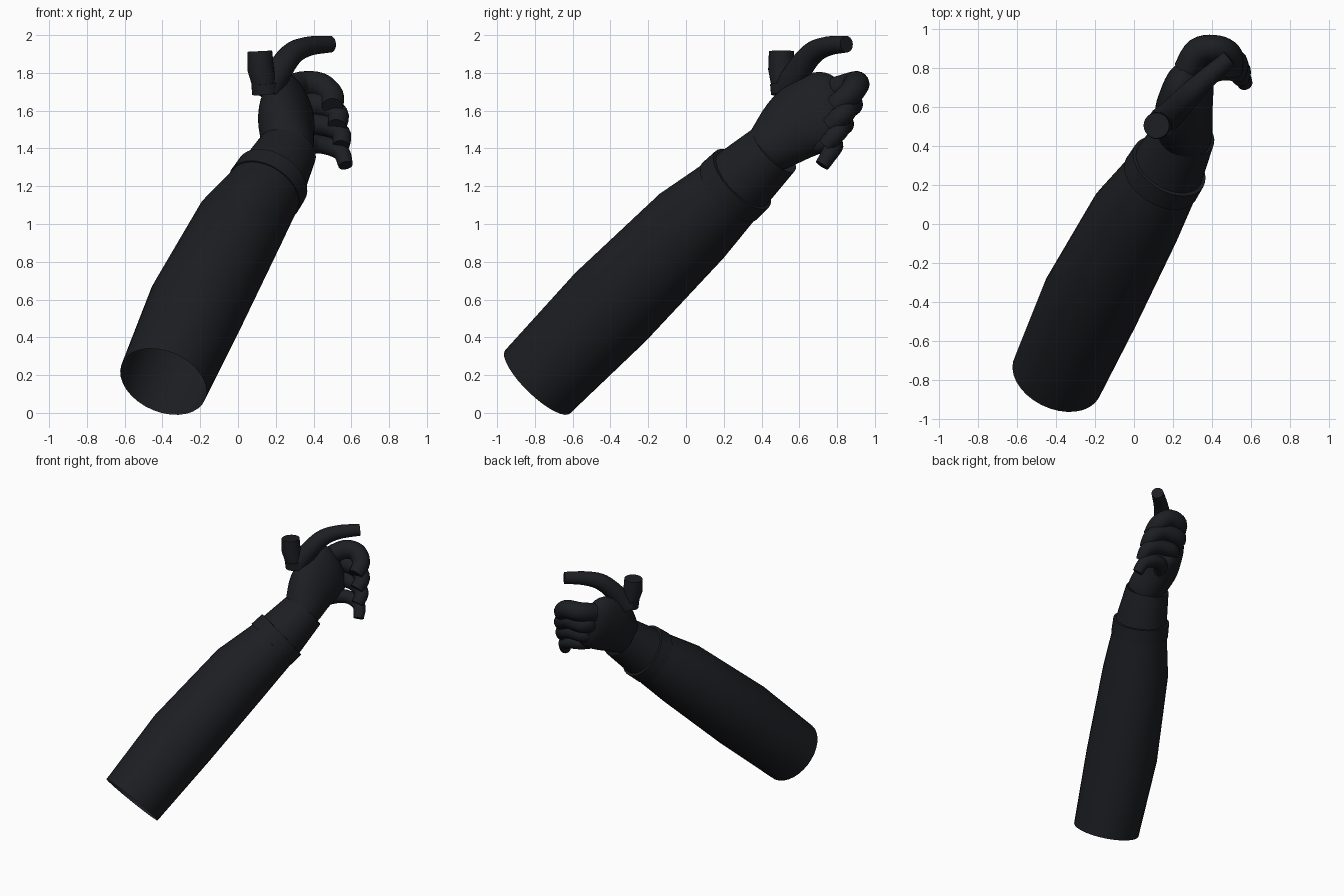
import bpy, bmesh, math
from mathutils import Vector as V

if "Cube" in bpy.data.objects:
    bpy.data.objects.remove(bpy.data.objects["Cube"])

mat = bpy.data.materials.new("dark")
mat.diffuse_color = (0.012, 0.013, 0.016, 1)
mat.use_nodes = True
mat.node_tree.nodes["Principled BSDF"].inputs["Base Color"].default_value = mat.diffuse_color


def smooth_path(p, n):
    # Catmull-Rom through stations (x, y, z, width, depth)
    q = [p[0]] + list(p) + [p[-1]]
    out = []
    for i in range(1, len(q) - 2):
        for k in range(n):
            t = k / n
            out.append([0.5 * (2 * b + (c - a) * t + (2 * a - 5 * b + 4 * c - d) * t * t
                               + (3 * b - a - 3 * c + d) * t ** 3)
                        for a, b, c, d in zip(*q[i - 1:i + 3])])
    return out + [list(p[-1])]


def loft(name, stations, up=(-0.4, -0.3, 0.87), sides=32, n=1, caps=(True, True), angle=40):
    # elliptical rings square to the path; width runs along "up"
    pts = [list(s) + [s[3]] if len(s) == 4 else list(s) for s in stations]
    pts = smooth_path(pts, n) if n > 1 else pts
    cs = [V(p[:3]) for p in pts]
    bm = bmesh.new()
    rings = []
    for i, p in enumerate(pts):
        t = (cs[min(i + 1, len(cs) - 1)] - cs[max(i - 1, 0)]).normalized()
        u = V(up)
        u = (u - t * u.dot(t)).normalized()
        w = t.cross(u)
        rings.append([bm.verts.new(cs[i] + u * p[3] * math.cos(a) + w * p[4] * math.sin(a))
                      for a in (2 * math.pi * k / sides for k in range(sides))])
    for r, s in zip(rings, rings[1:]):
        for k in range(sides):
            m = (k + 1) % sides
            bm.faces.new((r[k], r[m], s[m], s[k]))
    if caps[0]:
        bm.faces.new(rings[0][::-1])
    if caps[1]:
        bm.faces.new(rings[-1])
    bmesh.ops.recalc_face_normals(bm, faces=bm.faces)
    me = bpy.data.meshes.new(name)
    bm.to_mesh(me)
    bm.free()
    ob = bpy.data.objects.new(name, me)
    bpy.context.collection.objects.link(ob)
    me.materials.append(mat)
    bpy.ops.object.select_all(action='DESELECT')
    ob.select_set(True)
    bpy.context.view_layer.objects.active = ob
    bpy.ops.object.shade_smooth_by_angle(angle=math.radians(angle))
    return ob


# Sleeve, open at the elbow
loft("forearm_sleeve", [(-.395, -.785, .165, .24), (-.22, -.40, .56, .26),
                        (.01, .03, .99, .24), (.16, .26, 1.20, .195)], caps=(False, False))
# Glove cuff and its strap
loft("glove_cuff", [(.13, .22, 1.165, .20), (.17, .28, 1.22, .19), (.265, .468, 1.395, .157)],
     caps=(False, False))
a, b = V((.137, .228, 1.172)), V((.181, .298, 1.238))
strap = []
for c, r in ((a, .185), (a, .208), (b, .205), (b, .18)):
    strap.append((*c, r))
d = (b - a) * 0.01
strap[1] = (*(a + d), .208)
strap[2] = (*(b - d), .205)
loft("wrist_strap", strap, caps=(False, False))

# Palm
loft("palm", [(.265, .42, 1.38, .13, .125), (.265, .46, 1.415, .15, .135),
              (.255, .58, 1.52, .20, .14), (.27, .68, 1.585, .215, .125),
              (.29, .77, 1.62, .20, .10), (.30, .82, 1.635, .15, .06)],
     up=(-.35, -.38, .86), n=4)

# Four fingers curled towards the palm
index = [(.27, .79, 1.71), (.33, .885, 1.735), (.43, .90, 1.735), (.495, .86, 1.68), (.50, .78, 1.62)]
pinky = [(.33, .69, 1.42), (.39, .765, 1.425), (.47, .785, 1.415), (.545, .765, 1.38), (.57, .72, 1.31)]
for i, name in enumerate(("index", "middle", "ring", "little")):
    k = i / 3
    r = .068 - .02 * k
    path = [V(p).lerp(V(q), k) for p, q in zip(index, pinky)]
    if i in (1, 2):
        path[1] += V((-.04, .02, 0))
        path[3] += V((.015, 0, 0))
    loft(name + "_finger", [(*p, r * f) for p, f in zip(path, (1, 1.05, 1, .95, .8))],
         up=(.2, -.2, 1), sides=20, n=5)

# Thumb reaching over the fingers
loft("thumb", [(.15, .53, 1.69, .075), (.20, .575, 1.78, .07), (.28, .66, 1.895, .062),
               (.37, .745, 1.94, .052), (.49, .85, 1.952, .044)],
     up=(.6, -.7, .3), sides=20, n=5)
# Short upright stub with a collar at the thumb root
loft("stub", [(.115, .505, 1.915, .066), (.12, .505, 1.82, .07), (.14, .515, 1.73, .062)],
     up=(0, 1, 0), sides=24)
loft("stub_collar", [(.14, .515, 1.745, .07), (.145, .52, 1.69, .07)], up=(0, 1, 0), sides=24)
